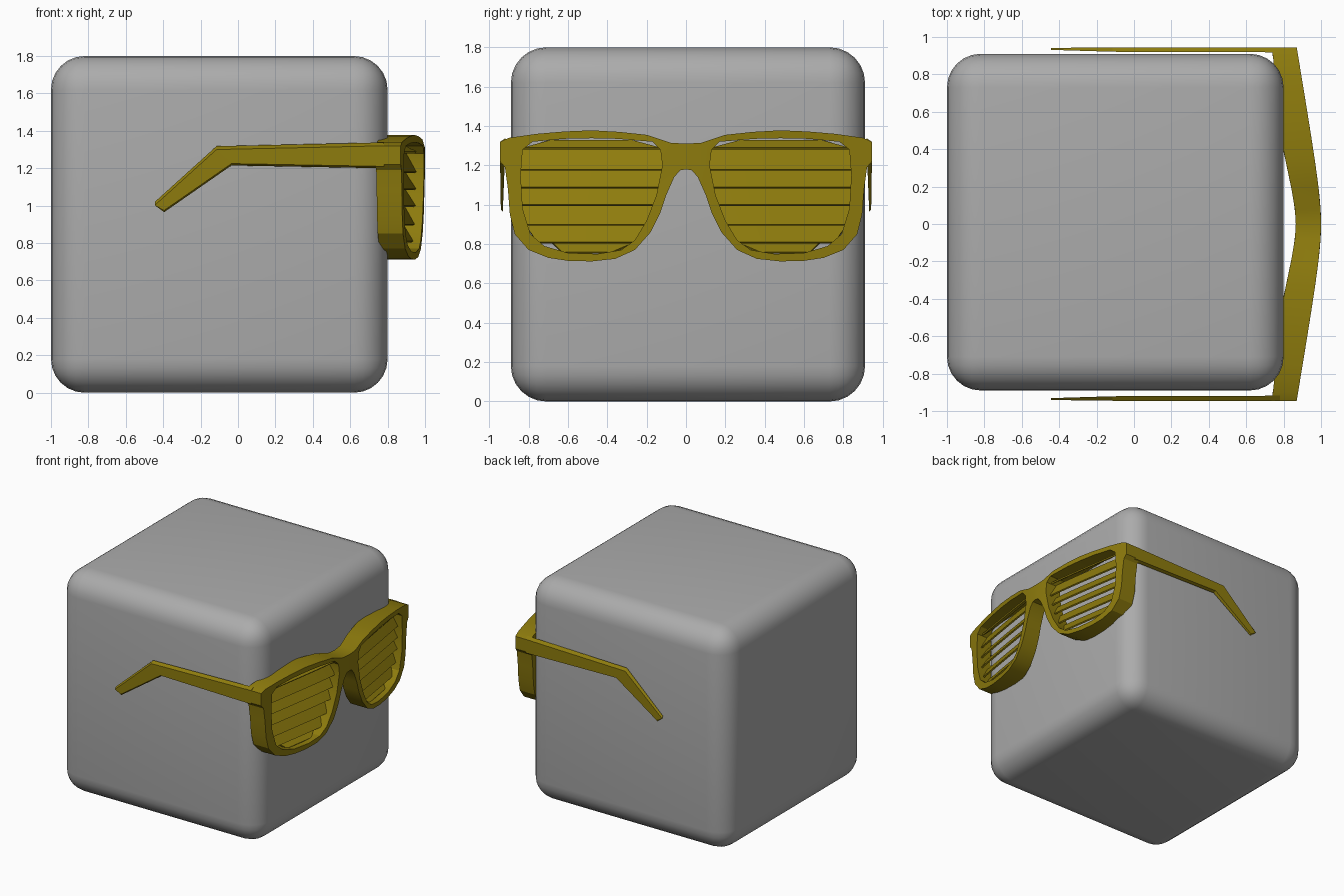
import bpy, bmesh, math

if "Cube" in bpy.data.objects:
    bpy.data.objects.remove(bpy.data.objects["Cube"], do_unlink=True)


def material(name, rgb):
    m = bpy.data.materials.new(name)
    m.use_nodes = True
    m.diffuse_color = (*rgb, 1)
    m.node_tree.nodes["Principled BSDF"].inputs["Base Color"].default_value = (*rgb, 1)
    return m


grey = material("grey", (0.41, 0.41, 0.41))
olive = material("olive", (0.27, 0.2, 0.004))


def finish(name, bm, mat):
    bmesh.ops.recalc_face_normals(bm, faces=bm.faces)
    mesh = bpy.data.meshes.new(name)
    bm.to_mesh(mesh)
    bm.free()
    mesh.materials.append(mat)
    ob = bpy.data.objects.new(name, mesh)
    bpy.context.collection.objects.link(ob)
    return ob


def smooth(ob, degrees):
    bpy.ops.object.select_all(action="DESELECT")
    ob.select_set(True)
    bpy.context.view_layer.objects.active = ob
    bpy.ops.object.shade_smooth_by_angle(angle=math.radians(degrees))


# Rounded block
bm = bmesh.new()
bmesh.ops.create_cube(bm, size=1.8)
bmesh.ops.translate(bm, verts=bm.verts, vec=(-0.1, 0.01, 0.9))
bmesh.ops.bevel(bm, geom=bm.edges[:], offset=0.18, segments=6, profile=0.5, affect="EDGES")
smooth(finish("rounded_block", bm, grey), 40)

# Frame profiles as (y, z), one side only
rim_outline = [(0, 1.31), (0.08, 1.315), (0.2, 1.355), (0.34, 1.37), (0.48, 1.378),
               (0.62, 1.372), (0.76, 1.36), (0.9, 1.34), (0.945, 1.32), (0.945, 1.22),
               (0.92, 1.19), (0.905, 1.08), (0.895, 0.95), (0.87, 0.85), (0.8, 0.77),
               (0.7, 0.73), (0.6, 0.715), (0.48, 0.712), (0.36, 0.725), (0.26, 0.77),
               (0.18, 0.86), (0.13, 0.96), (0.1, 1.05), (0.06, 1.14), (0.03, 1.175), (0, 1.18)]
lens_hole = [(0.12, 1.2), (0.13, 1.28), (0.17, 1.32), (0.35, 1.335), (0.48, 1.338), (0.62, 1.335),
             (0.78, 1.32), (0.83, 1.28), (0.84, 1.15), (0.83, 0.98), (0.79, 0.85),
             (0.72, 0.79), (0.6, 0.755), (0.45, 0.75), (0.33, 0.77), (0.26, 0.82),
             (0.2, 0.92), (0.15, 1.05)]


def front_x(y):
    return 1 - 0.17 * (math.hypot(y, 0.2) - 0.2)


def back_x(y):
    a = abs(y)
    return front_x(y) - 0.135 - 0.03 * max(0, 1 - abs(a - 0.45) / 0.4)


def mirrored(points):
    return [(-y, z) for y, z in reversed(points)]


# Curved frame: two filled caps joined by walls
loops = [rim_outline + mirrored(rim_outline)[1:-1], lens_hole, mirrored(lens_hole)]
bm = bmesh.new()
caps = []
for depth in (0, -0.13):
    rings = [[bm.verts.new((depth, y, z)) for y, z in loop] for loop in loops]
    edges = [bm.edges.new((r[i - 1], r[i])) for r in rings for i in range(len(r))]
    bmesh.ops.triangle_fill(bm, edges=edges, use_beauty=True, normal=(1, 0, 0))
    caps.append(rings)
for fore, aft in zip(*caps):
    for i in range(len(fore)):
        bm.faces.new((fore[i - 1], fore[i], aft[i], aft[i - 1]))
for bend, rings in zip((front_x, back_x), caps):
    for ring in rings:
        for v in ring:
            v.co.x = bend(v.co.y)
smooth(finish("glasses_frame", bm, olive), 25)


def hole_span(z):
    ys = []
    for (y0, z0), (y1, z1) in zip(lens_hole, lens_hole[1:] + lens_hole[:1]):
        if min(z0, z1) <= z < max(z0, z1):
            ys.append(y0 + (y1 - y0) * (z - z0) / (z1 - z0))
    return min(ys) - 0.012, max(ys) + 0.012


# Tilted shutter slats, upper edge set back
levels = [1.33, 1.29, 1.18, 1.09, 1.0, 0.9, 0.81, 0.76]
columns = 8
for side, label in ((-1, "front"), (1, "back")):
    bm = bmesh.new()
    for top, low in zip(levels, levels[1:]):
        rows = []
        for z, inset in ((top, 0.1), (low, 0.04)):
            y0, y1 = hole_span(z)
            if low == levels[-1]:
                y1 = 0.68 if z == top else 0.63
            ys = [y0 + (y1 - y0) * i / columns for i in range(columns + 1)]
            rows.append([bm.verts.new((front_x(y) - inset, side * y, z)) for y in ys])
        for i in range(columns):
            bm.faces.new((rows[0][i], rows[0][i + 1], rows[1][i + 1], rows[1][i]))
    slats = finish(label + "_lens_slats", bm, olive)
    thick = slats.modifiers.new("thickness", "SOLIDIFY")
    thick.thickness = 0.012

# Temple arms, tapering and bent down at the tip
arm_top = [(0.78, 1.338), (-0.115, 1.318), (-0.445, 1.02)]
arm_low = [(0.78, 1.2), (-0.035, 1.215), (-0.395, 0.965)]
arm_sides = [(0.918, 0.945), (0.921, 0.945), (0.931, 0.941)]
for side, label in ((-1, "front"), (1, "back")):
    bm = bmesh.new()
    sections = []
    for (xt, zt), (xl, zl), (inner, outer) in zip(arm_top, arm_low, arm_sides):
        corners = ((xt, inner, zt), (xt, outer, zt - 0.018),
                   (xl, outer, zl + 0.01), (xl, inner, zl))
        sections.append([bm.verts.new((x, side * y, z)) for x, y, z in corners])
    for a, b in zip(sections, sections[1:]):
        for i in range(4):
            bm.faces.new((a[i - 1], a[i], b[i], b[i - 1]))
    bm.faces.new(sections[0])
    bm.faces.new(sections[-1])
    finish(label + "_temple_arm", bm, olive)
